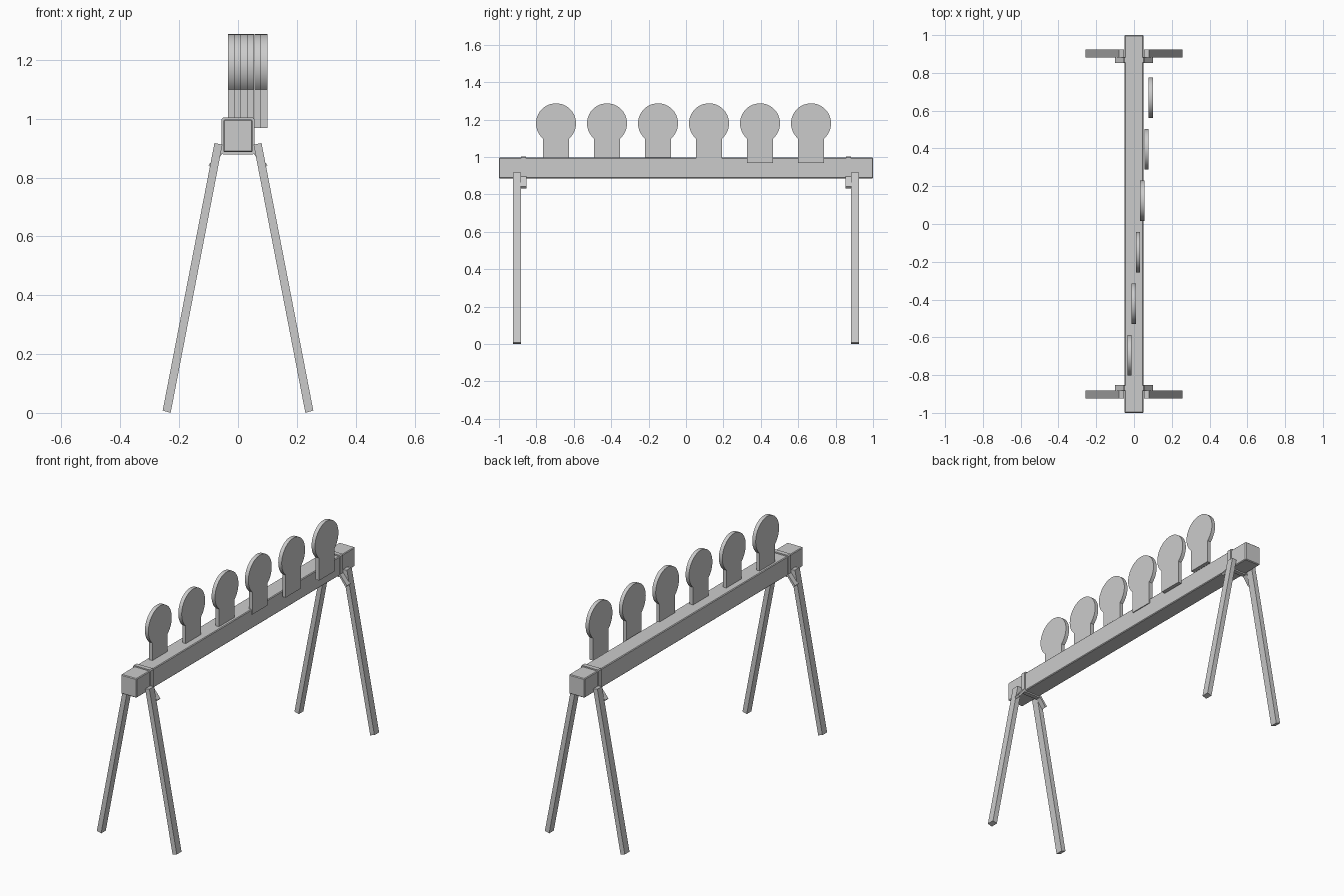
import bpy, math

if "Cube" in bpy.data.objects:
    bpy.data.objects.remove(bpy.data.objects["Cube"])


def extrude_profile(name, pts, axis, start, end):
    """Prism from a 2D outline: axis 'X' takes (y, z) points, axis 'Y' takes (x, z)."""
    def place(p, d):
        return (d, p[0], p[1]) if axis == 'X' else (p[0], d, p[1])
    n = len(pts)
    verts = [place(p, start) for p in pts] + [place(p, end) for p in pts]
    faces = [tuple(range(n)), tuple(range(2 * n - 1, n - 1, -1))]
    faces += [(i, i + n, (i + 1) % n + n, (i + 1) % n) for i in range(n)]
    me = bpy.data.meshes.new(name)
    me.from_pydata(verts, [], faces)
    ob = bpy.data.objects.new(name, me)
    bpy.context.collection.objects.link(ob)
    bpy.context.view_layer.objects.active = ob
    bpy.ops.object.select_all(action='DESELECT')
    ob.select_set(True)
    bpy.ops.object.mode_set(mode='EDIT')
    bpy.ops.mesh.select_all(action='SELECT')
    bpy.ops.mesh.normals_make_consistent(inside=False)
    bpy.ops.object.mode_set(mode='OBJECT')
    return ob


# long beam with slightly softened edges
beam = extrude_profile("beam", [(-.05, .886), (.05, .886), (.05, .997), (-.05, .997)], 'Y', -1, 1)
bevel = beam.modifiers.new("Bevel", 'BEVEL')
bevel.width = .004
bevel.segments = 1

# splayed legs and brackets at both ends
for end, s in (("front", -1), ("back", 1)):
    for side, m in (("left", -1), ("right", 1)):
        leg = [(.053, .912), (.080, .917), (.256, .008), (.229, .002)]
        if m > 0:
            leg[3] = (.229, 0)
        else:
            leg[3] = (.229, 0)
        extrude_profile(f"{end}_{side}_leg", [(m * x, z) for x, z in leg], 'Y', s * .882, s * .925)
        # flared bracket flap under the beam
        flap = [(.048, .888), (.056, .896), (.100, .842), (.091, .832)]
        extrude_profile(f"{end}_{side}_bracket_flap", [(m * x, z) for x, z in flap],
                        'Y', s * .853, s * .884)
    # strap wrapped round the beam
    strap = [(-.050, .878), (.050, .878), (.056, .886), (.056, .998),
             (.050, 1.004), (-.050, 1.004), (-.056, .998), (-.056, .886)]
    extrude_profile(f"{end}_strap", strap, 'Y', s * .855, s * .881)

# row of round paddle targets, each stepped sideways a little
R, CZ, HALF = .107, 1.18, .07
a0 = -math.acos(HALF / R)
a1 = math.pi - a0
N = 40
for i in range(6):
    cy = -.695 + .2727 * i
    cx = -.0235 + .0225 * i
    outline = [(cy - HALF, .969), (cy + HALF, .969)]
    for k in range(N + 1):
        a = a0 + (a1 - a0) * k / N
        outline.append((cy + R * math.cos(a), CZ + R * math.sin(a)))
    paddle = extrude_profile(f"paddle_{i + 1}", outline, 'X', cx - .011, cx + .011)
    bpy.ops.object.shade_smooth_by_angle(angle=math.radians(30))
